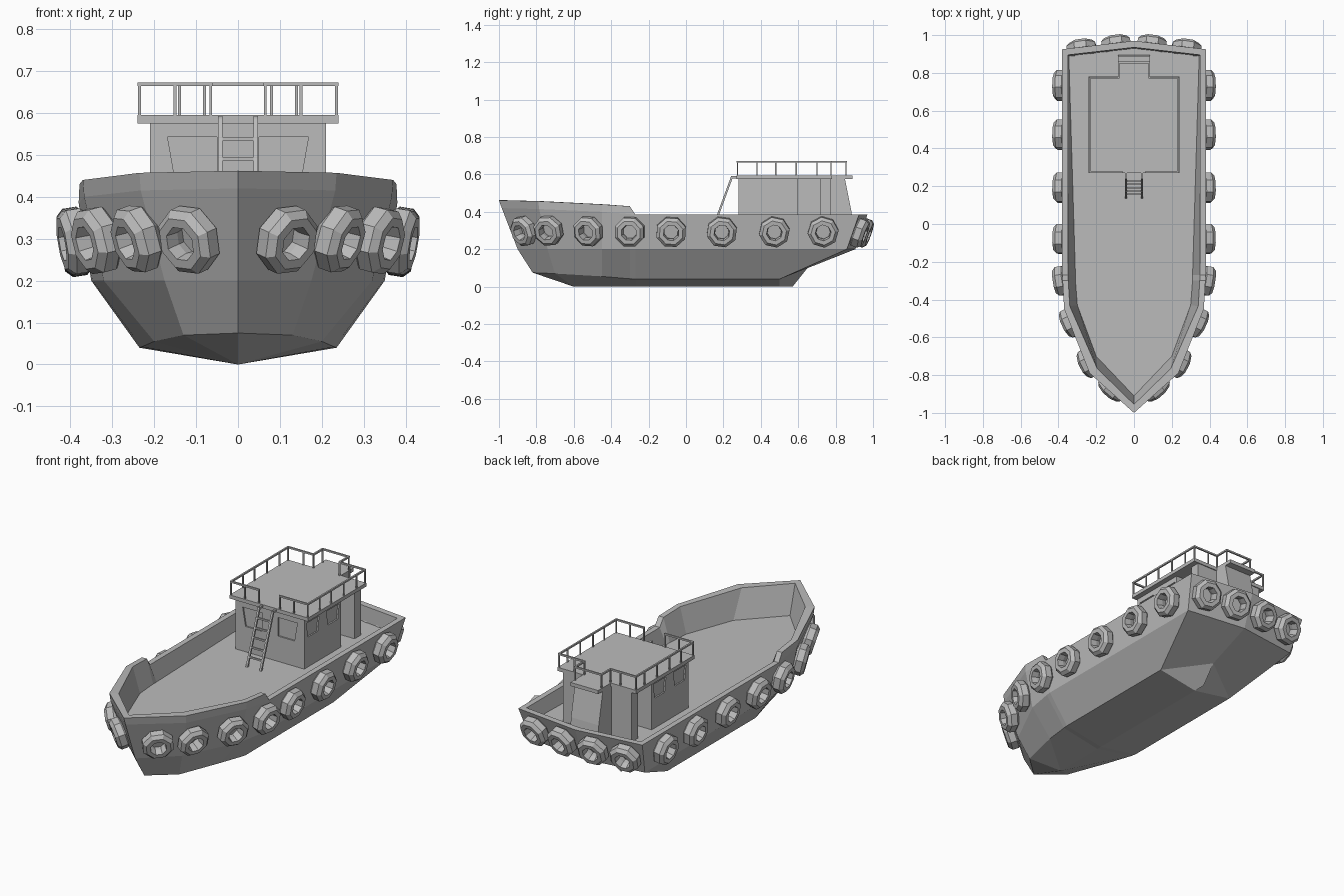
import bpy, bmesh, math
from mathutils import Vector, Matrix

cube = bpy.data.objects.get("Cube")
if cube:
    bpy.data.objects.remove(cube, do_unlink=True)

grey = bpy.data.materials.new("plain_grey")
grey.use_nodes = True
grey.diffuse_color = (0.5, 0.5, 0.5, 1)
grey.node_tree.nodes["Principled BSDF"].inputs["Base Color"].default_value = grey.diffuse_color


def finish(name, bm):
    bmesh.ops.recalc_face_normals(bm, faces=bm.faces)
    mesh = bpy.data.meshes.new(name)
    bm.to_mesh(mesh)
    bm.free()
    mesh.materials.append(grey)
    obj = bpy.data.objects.new(name, mesh)
    bpy.context.collection.objects.link(obj)
    return obj


def apply_modifier(obj, name):
    bpy.context.view_layer.objects.active = obj
    bpy.ops.object.modifier_apply(modifier=name)


def add_prism(bm, outline, offset):
    """Closed outline of 3D points swept along an offset."""
    low = [bm.verts.new(p) for p in outline]
    high = [bm.verts.new(Vector(p) + Vector(offset)) for p in outline]
    bm.faces.new(low)
    bm.faces.new(high)
    n = len(low)
    for i in range(n):
        j = (i + 1) % n
        bm.faces.new((low[i], low[j], high[j], high[i]))


def add_box(bm, x0, x1, y0, y1, z0, z1):
    add_prism(bm, [(x0, y0, z0), (x1, y0, z0), (x1, y1, z0), (x0, y1, z0)], (0, 0, z1 - z0))


def add_bar(bm, a, b, size):
    a, b = Vector(a), Vector(b)
    turn = (b - a).to_track_quat('Z', 'Y').to_matrix().to_4x4()
    scale = Matrix.Diagonal((size, size, (b - a).length + size, 1))
    bmesh.ops.create_cube(bm, size=1, matrix=Matrix.Translation((a + b) / 2) @ turn @ scale)


# Hull: half of each lengthwise line, bow to stern centre, mirrored later
DECK = 0.30
chine = [(0, -.82, .075), (.13, -.70, .07), (.20, -.45, .055), (.23, -.30, .042),
         (.235, -.27, .04), (.235, .50, .04), (0, .65, .10)]
knuckle = [(x, y, .2) for x, y in [(0, -.90), (.175, -.74), (.32, -.45), (.347, -.30),
                                   (.35, -.27), (.35, .86), (0, .905)]]
rail = [(0, -1, .462), (.235, -.79, .457), (.37, -.45, .44), (.378, -.30, .43),
        (.38, -.27, .385), (.38, .925, .385), (0, .97, .385)]
sheer = [(0, -.985, .42), (.232, -.785, .415), (.367, -.45, .40), (.377, -.30, .388)] + rail[4:]
shrink = [(0, .045), (-.04, .025), (-.03, .015), (-.03, 0), (-.03, 0), (-.03, -.03), (0, -.035)]
rail_inner = [(x + dx, y + dy, z) for (x, y, z), (dx, dy) in zip(rail, shrink)]
deck_edge = [(x, y, DECK) for x, y in [(0, -.91), (.20, -.70), (.30, -.43), (.31, -.30),
                                       (.31, -.27), (.345, .89), (0, .93)]]
deck_mid = [(0, y, z) for x, y, z in deck_edge]
keel = [(0, min(max(y, -.6), .57), 0) for x, y, z in chine]
keel[1] = keel[2] = keel[0]

bm = bmesh.new()
points = {}


def vert(p):
    key = tuple(round(c, 4) for c in p)
    if key not in points:
        points[key] = bm.verts.new(p)
    return points[key]


levels = [keel, chine, knuckle, sheer, rail, rail_inner, deck_edge, deck_mid]
for lower, upper in zip(levels, levels[1:]):
    for i in range(len(keel) - 1):
        corners = [vert(p) for p in (lower[i], lower[i + 1], upper[i + 1], upper[i])]
        corners = list(dict.fromkeys(corners))
        if len(corners) > 2:
            bm.faces.new(corners)
hull = finish("hull", bm)
mirror = hull.modifiers.new("Mirror", 'MIRROR')
mirror.use_clip = True
apply_modifier(hull, "Mirror")

# Cabin: wheelhouse with shallow window recesses
bm = bmesh.new()
add_box(bm, -.21, .21, .28, .60, DECK, .575)
wheelhouse = finish("wheelhouse", bm)

bm = bmesh.new()
depth = .008
for s in (-1, 1):
    add_prism(bm, [(s * x, .28 - depth, z) for x, z in
                   [(.05, .44), (.15, .44), (.168, .543), (.05, .543)]], (0, 2 * depth, 0))
    for y in (.30, .475):
        add_prism(bm, [(s * .21 - depth, y + dy, z) for dy, z in
                       [(.012, .465), (.098, .465), (.11, .545), (0, .545)]], (2 * depth, 0, 0))
cutter = finish("window_cutter", bm)
cutter.hide_render = True
cut = wheelhouse.modifiers.new("Windows", 'BOOLEAN')
cut.operation = 'DIFFERENCE'
cut.solver = 'EXACT'
cut.object = cutter
apply_modifier(wheelhouse, "Windows")
bpy.data.objects.remove(cutter, do_unlink=True)

# Aft passage wall and sloping engine casing
bm = bmesh.new()
add_box(bm, -.21, .21, .72, .775, DECK, .575)
finish("aft_wall", bm)
bm = bmesh.new()
add_prism(bm, [(-.085, y, z) for y, z in
               [(.60, DECK), (.895, DECK), (.885, .40), (.855, .55), (.85, .575), (.60, .575)]],
          (.17, 0, 0))
finish("engine_casing", bm)

# Roof slab with a narrow aft extension
half = [(.24, .27), (.24, .78), (.085, .78), (.085, .89)]
bm = bmesh.new()
add_prism(bm, [(x, y, .575) for x, y in half] + [(-x, y, .575) for x, y in reversed(half)], (0, 0, .02))
finish("roof", bm)

# Roof railing, open at the ladder
bm = bmesh.new()
TOP = .668
path = [(.065, .275), (.235, .275), (.235, .775), (.08, .775), (.08, .855), (0, .855)]
posts = path[:-1] + [(.15, .275), (.235, .38), (.235, .48), (.235, .59), (.235, .70), (.14, .775)]
for s in (-1, 1):
    for a, b in zip(path, path[1:]):
        add_bar(bm, (s * a[0], a[1], TOP), (s * b[0], b[1], TOP), .009)
    for x, y in posts:
        add_bar(bm, (s * x, y, .59), (s * x, y, TOP), .007)
finish("roof_railing", bm)

# Ladder
bm = bmesh.new()
foot, head = Vector((0, .14, DECK)), Vector((0, .245, .585))
for s in (-.042, .042):
    side = Vector((s, 0, 0))
    add_bar(bm, foot + side, head + side, .011)
    add_bar(bm, head + side, head + side + Vector((0, .03, 0)), .011)
for i in range(1, 6):
    p = foot.lerp(head, i / 6)
    add_bar(bm, p - Vector((.042, 0, 0)), p + Vector((.042, 0, 0)), .009)
finish("ladder", bm)

# Tyre fenders: eight-sided rings lying against the hull panels
SIDES = 8
section = [(.043, -.034), (.066, -.034), (.083, -.017), (.083, .017), (.066, .034), (.043, .034), (.038, 0)]


def tyre(name, i, j, u, height=.52):
    a, b, c, d = (Vector(p) for p in (knuckle[i], knuckle[j], sheer[j], sheer[i]))
    low, high = a.lerp(b, u), d.lerp(c, u)
    normal = (b - a).cross(high - low).normalized()
    centre = low.lerp(high, height) + normal * .024
    up = (high - low).normalized()
    across = up.cross(normal)
    for s, label in ((1, "left"), (-1, "right")):
        bm = bmesh.new()
        rings = []
        for k in range(SIDES):
            t = math.tau * (k + .5) / SIDES
            ring = []
            for r, w in section:
                p = centre + (across * math.cos(t) + up * math.sin(t)) * r + normal * w
                ring.append(bm.verts.new((s * p.x, p.y, p.z)))
            rings.append(ring)
        n = len(section)
        for k in range(SIDES):
            p, q = rings[k], rings[(k + 1) % SIDES]
            for m in range(n):
                bm.faces.new((p[m], p[(m + 1) % n], q[(m + 1) % n], q[m]))
        finish(f"{name}_{label}", bm)


tyre("bow_tyre", 0, 1, .50, .48)
tyre("shoulder_tyre", 1, 2, .12, .50)
tyre("fore_tyre", 1, 2, .80, .50)
tyre("step_tyre", 2, 4, .85)
for n, y in enumerate((-.08, .19, .47, .73)):
    tyre(f"side_tyre_{n + 1}", 4, 5, (y + .27) / 1.16)
tyre("stern_outer_tyre", 5, 6, .25)
tyre("stern_inner_tyre", 5, 6, .75)
